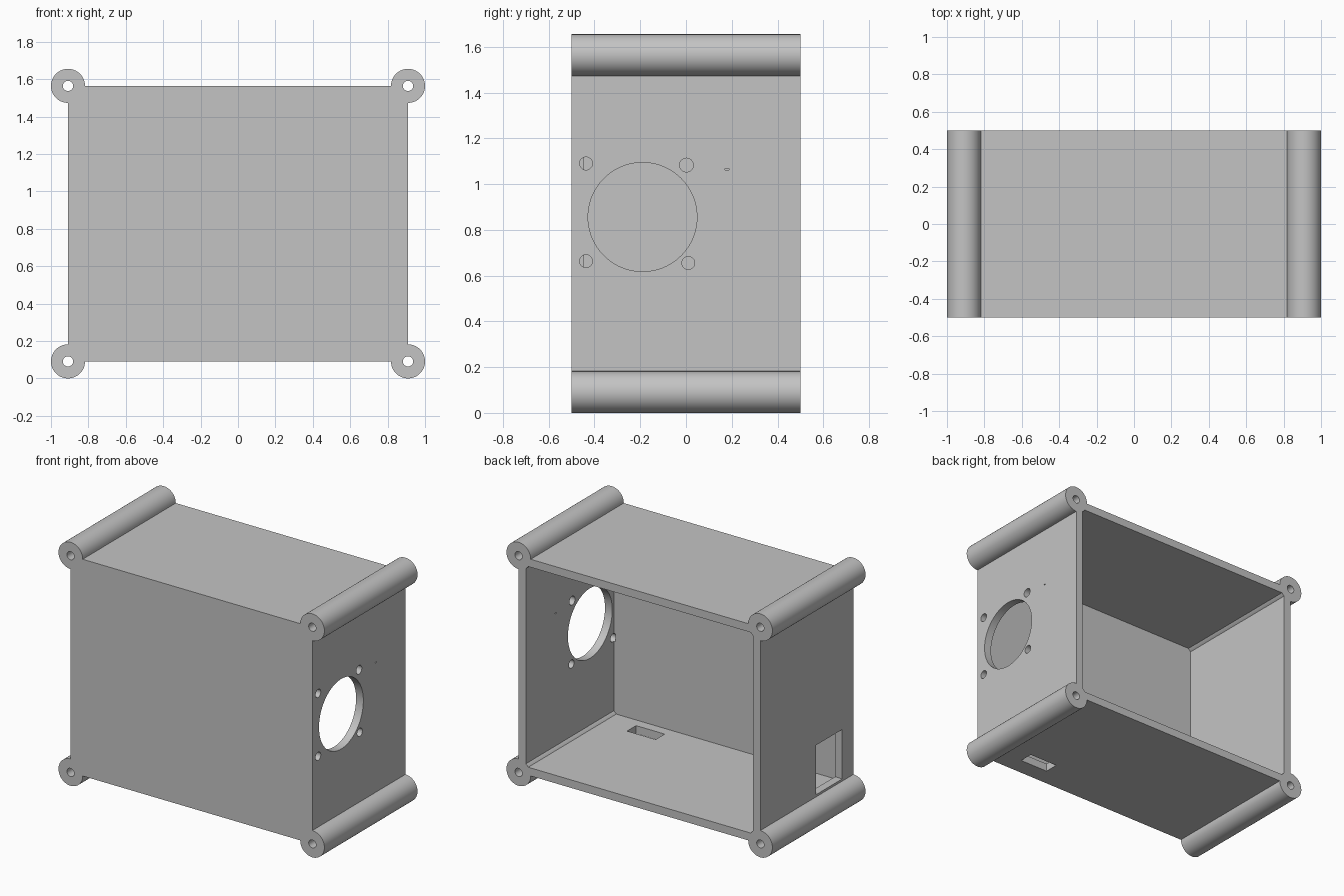
import bpy
import math

if "Cube" in bpy.data.objects:
    bpy.data.objects.remove(bpy.data.objects["Cube"], do_unlink=True)

W, BOTTOM, TOP = 0.909, 0.091, 1.564    # half width and height range of the box
WALL, ROD_R, BOLT_R = 0.0545, 0.091, 0.0275
DEPTH = 0.5                             # half depth

grey = bpy.data.materials.new("light grey plastic")
grey.use_nodes = True
grey.diffuse_color = (0.55, 0.55, 0.55, 1)
grey.node_tree.nodes["Principled BSDF"].inputs["Base Color"].default_value = (0.55, 0.55, 0.55, 1)


def box(name, x, y, z):
    """Box spanning the given (low, high) ranges."""
    spans = (x, y, z)
    bpy.ops.mesh.primitive_cube_add(size=1, location=[sum(s) / 2 for s in spans])
    ob = bpy.context.object
    ob.name = name
    ob.scale = [s[1] - s[0] for s in spans]
    bpy.ops.object.transform_apply(location=True, rotation=True, scale=True)
    ob.data.materials.append(grey)
    return ob


def cylinder(name, loc, r, length, axis, sides=64):
    """Cylinder lying along the x or y axis."""
    rot = (0, math.pi / 2, 0) if axis == "x" else (math.pi / 2, 0, 0)
    bpy.ops.mesh.primitive_cylinder_add(vertices=sides, radius=r, depth=length,
                                        location=loc, rotation=rot)
    ob = bpy.context.object
    ob.name = name
    bpy.ops.object.transform_apply(location=True, rotation=True, scale=True)
    ob.data.materials.append(grey)
    return ob


def combine(target, tool, operation):
    """Apply a boolean and discard the tool object."""
    tool.hide_render = True
    bpy.context.view_layer.objects.active = target
    mod = target.modifiers.new(operation, "BOOLEAN")
    mod.operation = operation
    mod.solver = "EXACT"
    mod.object = tool
    bpy.ops.object.modifier_apply(modifier=mod.name)
    bpy.data.objects.remove(tool, do_unlink=True)


# Open-backed box
case = box("enclosure", (-W, W), (-DEPTH, DEPTH), (BOTTOM, TOP))
combine(case, box("cavity", (-W + WALL, W - WALL), (-DEPTH + WALL, DEPTH + 0.1),
                  (BOTTOM + WALL, TOP - WALL)), "DIFFERENCE")

# Bolt rods on the four corners
corners = [(x, z) for x in (-W, W) for z in (BOTTOM, TOP)]
for x, z in corners:
    combine(case, cylinder("rod", (x, 0, z), ROD_R, 2 * DEPTH, "y"), "UNION")
for x, z in corners:
    combine(case, cylinder("bolt_hole", (x, 0, z), BOLT_R, 3 * DEPTH, "y", 32), "DIFFERENCE")

# Round opening and its four screw holes in the left wall
holes = [(-0.19, 0.856, 0.238, 96), (-0.437, 1.09, 0.028, 32), (0.002, 1.083, 0.03, 32),
         (0.01, 0.655, 0.028, 32), (-0.437, 0.663, 0.028, 32)]
for y, z, r, sides in holes:
    combine(case, cylinder("wall_hole", (W, y, z), r, 0.13, "x", sides), "DIFFERENCE")

# Tiny slit beside the opening
combine(case, box("slit", (W - 0.1, W + 0.1), (0.171, 0.188), (1.062, 1.067)), "DIFFERENCE")

# Rectangular window in the right wall and slot in the floor
combine(case, box("window", (-W - 0.1, -W + 0.1), (-0.38, -0.098), (0.197, 0.533)), "DIFFERENCE")
combine(case, box("floor_slot", (0.425, 0.64), (-0.378, -0.281), (0, 0.2)), "DIFFERENCE")

bpy.ops.object.select_all(action="DESELECT")
case.select_set(True)
bpy.context.view_layer.objects.active = case
bpy.ops.object.shade_smooth_by_angle(angle=math.radians(30))
